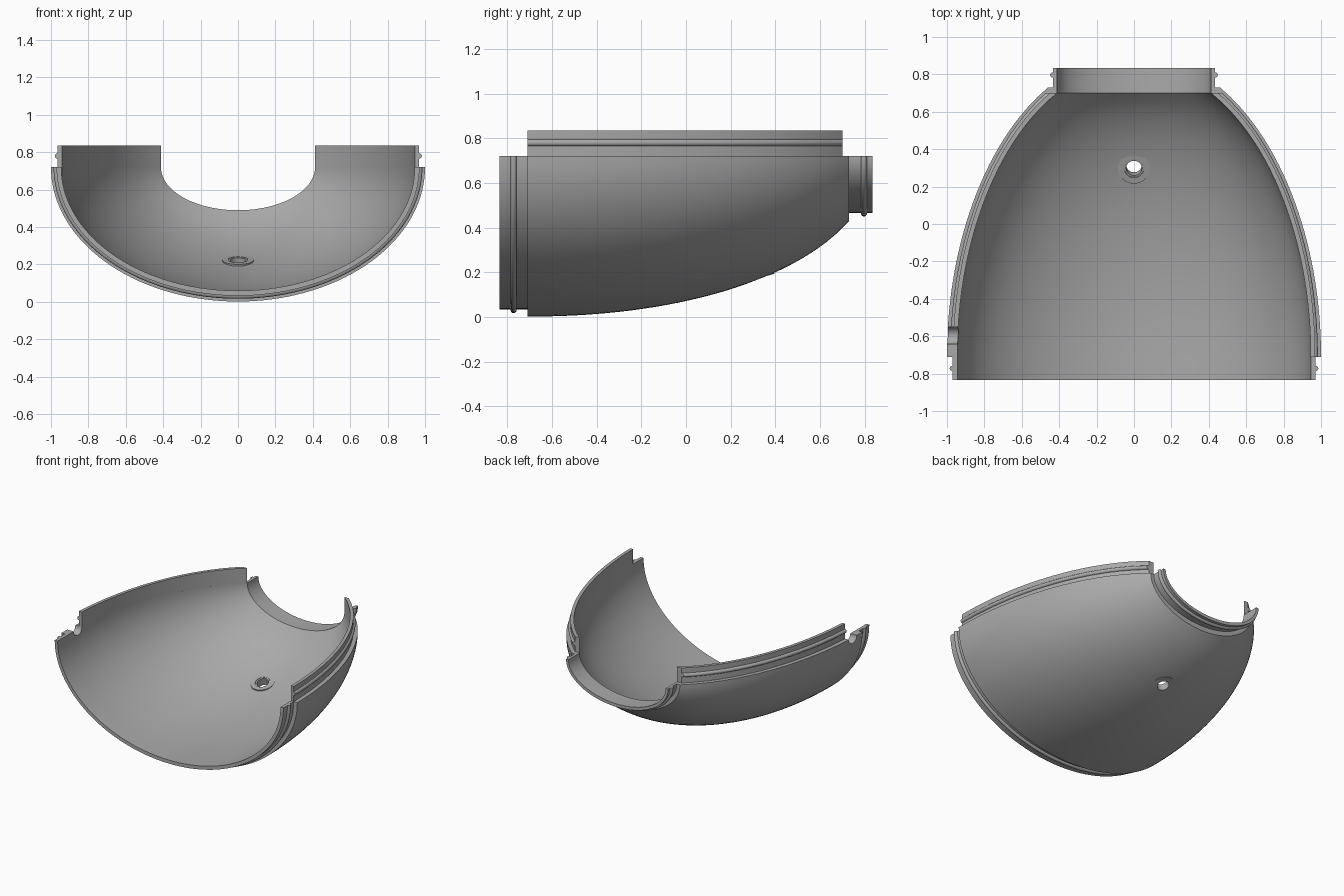
import bpy, bmesh, math
from mathutils import Vector

RIM = 0.72            # height of the parting plane
FRONT, BACK = -0.71, 0.73

old = bpy.data.objects.get("Cube")
if old:
    bpy.data.objects.remove(old, do_unlink=True)

grey = bpy.data.materials.new("plain grey")
grey.use_nodes = True
colour = (0.4, 0.4, 0.4, 1)
grey.diffuse_color = colour
grey.node_tree.nodes["Principled BSDF"].inputs["Base Color"].default_value = colour


def loft(name, rings, closed=True):
    """Skin a row of equal closed sections and cap both ends."""
    bm = bmesh.new()
    rows = [[bm.verts.new(p) for p in ring] for ring in rings]
    n = len(rows[0])
    for a, b in zip(rows, rows[1:]):
        for i in range(n):
            j = (i + 1) % n
            bm.faces.new((a[i], a[j], b[j], b[i]))
    bm.faces.new(rows[0])
    bm.faces.new(rows[-1])
    bmesh.ops.recalc_face_normals(bm, faces=bm.faces)
    mesh = bpy.data.meshes.new(name)
    bm.to_mesh(mesh)
    bm.free()
    obj = bpy.data.objects.new(name, mesh)
    bpy.context.collection.objects.link(obj)
    mesh.materials.append(grey)
    return obj


def cylinder(name, radius, depth, centre, axis):
    bpy.ops.mesh.primitive_cylinder_add(vertices=48, radius=radius, depth=depth, location=centre)
    obj = bpy.context.object
    obj.name = name
    obj.rotation_euler = Vector(axis).to_track_quat('Z', 'Y').to_euler()
    obj.data.materials.append(grey)
    return obj


def cut(obj, cutter):
    mod = obj.modifiers.new("cut", 'BOOLEAN')
    mod.operation, mod.solver, mod.object = 'DIFFERENCE', 'EXACT', cutter
    bpy.context.view_layer.objects.active = obj
    bpy.ops.object.modifier_apply(modifier=mod.name)


def arc(start, end, y, y_end, power):
    """Elliptic taper from start at the front to end at y_end."""
    s_end = (1 - (end / start) ** power) ** (1 / power)
    s = max(0, (y - FRONT) / (y_end - FRONT)) * s_end
    return start * (1 - s ** power) ** (1 / power)


def outer(y):
    return y, arc(1.0, 0.46, y, BACK, 2), arc(0.718, 0.29, y, BACK, 2.1)


def inner(y):
    return y, arc(0.945, 0.412, y, 0.70, 2), arc(0.66, 0.23, y, 0.70, 2.1)


def bead(y, half, w, d, height):
    """Rounded rib around a neck."""
    pts = []
    for k in range(7):
        t = math.pi * k / 6
        h = height * math.sin(t)
        pts.append((y - half * math.cos(t), w + h, d + h))
    return pts


# Shell with both ribbed necks: one closed wall profile swept half way round
STEPS = 28
wall = [(-0.835, 0.97, 0.687)] + bead(-0.772, 0.014, 0.97, 0.687, 0.016) + [(FRONT, 0.97, 0.687)]
wall += [outer(FRONT + (BACK - FRONT) * k / STEPS) for k in range(STEPS + 1)]
wall += [(BACK, 0.433, 0.254)] + bead(0.797, 0.014, 0.433, 0.254, 0.016)
wall += [(0.835, 0.433, 0.254), (0.835, 0.412, 0.23)]
wall += [inner(0.70 + (FRONT - 0.70) * k / STEPS) for k in range(STEPS + 1)]
wall += [(-0.835, 0.945, 0.66)]
SIDES = 72
rings = []
for k in range(SIDES + 1):
    t = math.pi * k / SIDES
    rings.append([(w * math.cos(t), y, RIM - d * math.sin(t)) for y, w, d in wall])
shell = loft("shell", rings)

# Upright lips along both rims, each with an outward rib
section = [(0, RIM - 0.01), (0, 0.835), (0.024, 0.835)]
for k in range(7):
    t = math.pi * k / 6
    section.append((0.024 + 0.014 * math.sin(t), 0.78 + 0.015 * math.cos(t)))
section.append((0.024, RIM - 0.01))


def lip(name, side, start):
    rows = []
    for k in range(STEPS + 1):
        y = start + (0.70 - start) * k / STEPS
        w = inner(y)[1]
        slope = (inner(y + 0.001)[1] - inner(y - 0.001)[1]) / 0.002
        spread = math.hypot(1, slope)
        rows.append([(side * (w + off * spread), y, z) for off, z in section])
    return loft(name, rows)


lips = [lip("left_lip", 1, FRONT), lip("right_lip", -1, -0.55)]

# Screw boss standing square to the sloping floor
axis = Vector((0, -0.3, 0.95)).normalized()
top = Vector((0, 0.297, 0.226))
boss = cylinder("screw_boss", 0.085, 0.06, top - axis * 0.03, axis)
bore = cylinder("bore_cutter", 0.052, 0.1, top, axis)
hole = cylinder("hole_cutter", 0.042, 0.5, top, axis)
# Half-round cable notch in the right rim
notch = cylinder("notch_cutter", 0.046, 0.3, (-0.97, -0.596, RIM), (1, 0, 0))

cut(boss, bore)
cut(boss, hole)
cut(shell, hole)
cut(shell, notch)
for cutter in (bore, hole, notch):
    bpy.data.objects.remove(cutter, do_unlink=True)

# Smooth curved walls, keep the steps crisp
for obj in [shell, boss] + lips:
    bpy.ops.object.select_all(action='DESELECT')
    obj.select_set(True)
    bpy.context.view_layer.objects.active = obj
    bpy.ops.object.shade_smooth_by_angle(angle=math.radians(35))
